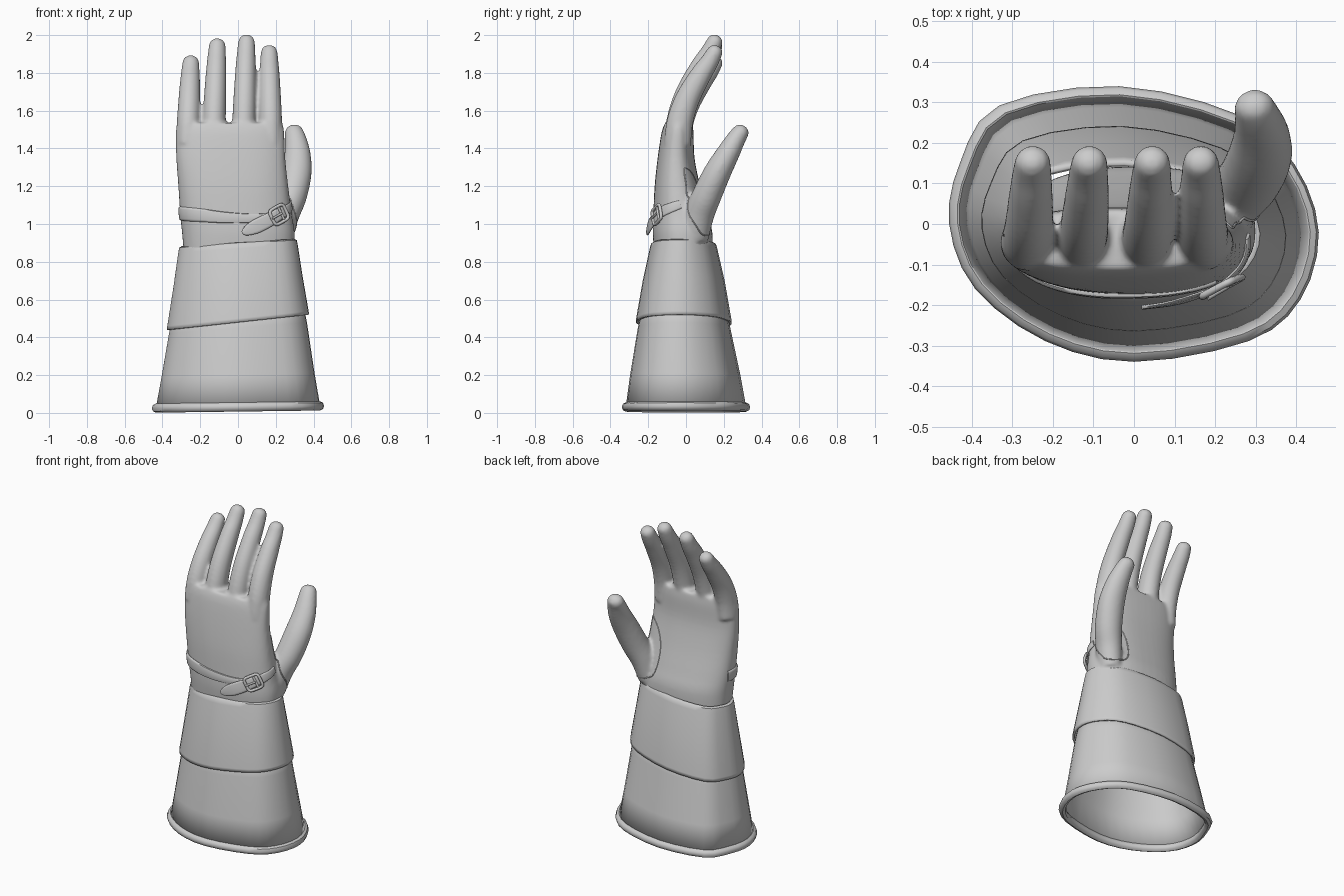
import bpy, bmesh, math
from mathutils import Vector
from mathutils.bvhtree import BVHTree

if "Cube" in bpy.data.objects:
    bpy.data.objects.remove(bpy.data.objects["Cube"])


def spline(pts, n, closed=False):
    """Catmull-Rom samples through points of any dimension."""
    out, m = [], len(pts)
    at = (lambda i: pts[i % m]) if closed else (lambda i: pts[max(0, min(m - 1, i))])
    for i in range(m if closed else m - 1):
        for k in range(n):
            t = k / n
            out.append(tuple(0.5 * (2 * b + (c - a) * t + (2 * a - 5 * b + 4 * c - d) * t * t
                                    + (3 * b - a - 3 * c + d) * t ** 3)
                             for a, b, c, d in zip(at(i - 1), at(i), at(i + 1), at(i + 2))))
    if not closed:
        out.append(tuple(pts[-1]))
    return out


def loft(bm, rings, cap=True, loop=False):
    vs = [[bm.verts.new(p) for p in r] for r in rings]
    n = len(vs[0])
    for i in range(len(vs) if loop else len(vs) - 1):
        a, b = vs[i], vs[(i + 1) % len(vs)]
        for j in range(n):
            bm.faces.new((a[j], a[(j + 1) % n], b[(j + 1) % n], b[j]))
    if cap and not loop:
        bm.faces.new(vs[0][::-1])
        bm.faces.new(vs[-1])


def finish(name, bm, angle=45):
    bmesh.ops.recalc_face_normals(bm, faces=bm.faces)
    me = bpy.data.meshes.new(name)
    bm.to_mesh(me)
    bm.free()
    ob = bpy.data.objects.new(name, me)
    bpy.context.collection.objects.link(ob)
    bpy.ops.object.select_all(action='DESELECT')
    ob.select_set(True)
    bpy.context.view_layer.objects.active = ob
    bpy.ops.object.shade_smooth_by_angle(angle=math.radians(angle))
    return ob


# Cuff outline, scaled for every cuff section
OUTLINE = spline([(1, -.06), (.87, .43), (.57, .79), (-.08, 1), (-.73, .86), (-.94, .45),
                  (-1, 0), (-.86, -.47), (-.48, -.85), (0, -1), (.62, -.85), (.9, -.55)], 3, True)


def cuff_ring(z, hx, hy, cy, tilt):
    return [(hx * u, cy + hy * v, z + tilt * hx * u) for u, v in OUTLINE]


def cuff(name, sections):
    bm = bmesh.new()
    loft(bm, [cuff_ring(*s) for s in sections], cap=False)
    ob = finish(name, bm)
    mod = ob.modifiers.new("thickness", 'SOLIDIFY')
    mod.thickness = .012
    mod.offset = -1


# Gauntlet cuffs
cuff("lower_cuff", [(.025, .436, .32, 0, .015), (.2, .405, .292, -.004, .03),
                    (.45, .365, .245, -.01, .08), (.6, .335, .215, -.01, .08)])
cuff("upper_cuff", [(.48, .376, .254, -.012, .107), (.5, .374, .252, -.012, .105),
                    (.7, .341, .217, -.012, .085), (.87, .316, .179, -.013, .068),
                    (.895, .311, .172, -.013, .065), (.902, .297, .16, -.013, .065)])

# Rolled rim
bm = bmesh.new()
loft(bm, [cuff_ring(.031 + .024 * math.sin(a), .435 + .021 * math.cos(a),
                    .319 + .021 * math.cos(a), 0, .013)
          for a in (math.tau * i / 8 for i in range(8))], loop=True)
finish("rolled_rim", bm)


def tube(bm, pts, seg=20):
    """Elliptical tube through (x, y, z, width, depth) points with a rounded tip."""
    s = spline(pts, 5)
    rings = []

    def ring(c, t, a, b):
        side = (Vector((1, 0, 0)) - t * t.x).normalized()
        up = t.cross(side)
        rings.append([c + side * a * math.cos(q) + up * b * math.sin(q)
                      for q in (math.tau * k / seg for k in range(seg))])
    for i, p in enumerate(s):
        t = (Vector(s[min(i + 1, len(s) - 1)][:3]) - Vector(s[max(i - 1, 0)][:3])).normalized()
        ring(Vector(p[:3]), t, p[3], p[4])
    for q in (.35, .7, 1.05, 1.4):
        ring(Vector(p[:3]) + t * p[4] * math.sin(q), t,
             p[3] * math.cos(q) ** .8, p[4] * math.cos(q) ** .8)
    loft(bm, rings)


# Hand: palm, fingers and thumb fused into one smooth skin
bm = bmesh.new()
palm = spline([(.82, -.285, .295, -.165, .14), (.95, -.296, .3, -.176, .14),
               (1.05, -.306, .285, -.173, .115), (1.2, -.316, .266, -.166, .075),
               (1.35, -.327, .25, -.15, .045), (1.48, -.33, .245, -.13, .04),
               (1.535, -.322, .236, -.112, .034)], 4)
rings = []
for z, x0, x1, y0, y1 in palm:
    ring = []
    for k in range(48):
        c, s = math.cos(math.tau * k / 48), math.sin(math.tau * k / 48)
        ring.append(((x0 + x1) / 2 + (x1 - x0) / 2 * math.copysign(abs(c) ** .84, c),
                     (y0 + y1) / 2 + (y1 - y0) / 2 * math.copysign(abs(s) ** .84, s), z))
    rings.append(ring)
loft(bm, rings)
FINGER = [(0, -.045, .062, .072), (.25, -.032, .062, .07), (.5, .008, .059, .065),
          (.75, .075, .054, .057), (.9, .123, .049, .049), (1, .15, .045, .043)]
for xb, xt, tip in ((-.267, -.25, 1.89), (-.132, -.11, 1.98), (.027, .045, 2.0), (.174, .165, 1.945)):
    tube(bm, [(xb + (xt - xb) * t, y, 1.42 + (tip - .04 - 1.42) * t, a, b) for t, y, a, b in FINGER])
tube(bm, [(.22, .04, .93, .07, .08), (.25, .07, 1.05, .075, .08), (.285, .11, 1.15, .08, .078),
          (.31, .165, 1.27, .08, .072), (.315, .22, 1.37, .07, .062), (.305, .265, 1.45, .057, .051),
          (.298, .285, 1.48, .051, .046)])
hand = finish("hand", bm)
mod = hand.modifiers.new("fuse", 'REMESH')
mod.mode = 'VOXEL'
mod.voxel_size = .01
mod = hand.modifiers.new("soften", 'SMOOTH')
mod.factor = .5
mod.iterations = 6
skin = bpy.data.meshes.new_from_object(hand.evaluated_get(bpy.context.evaluated_depsgraph_get()))
hand.modifiers.clear()
bm = bmesh.new()
bm.from_mesh(skin)
bmesh.ops.delete(bm, geom=[v for v in bm.verts if v.co.z < .85], context='VERTS')
for f in bm.faces:
    f.smooth = True
bm.to_mesh(skin)
hand.data = skin
surface = BVHTree.FromBMesh(bm)
bm.free()


def snap(p, lift=0.0):
    co, no, _, _ = surface.find_nearest(Vector(p[:3]))
    return co + no * lift, no


# Wrist straps follow the hand: points are (x, y, z, half width, lift)
def strap(name, pts, thick, seg=12):
    s = spline(pts, 6)
    cs = [snap(p, p[4]) for p in s]
    rings = []
    for i, (c, no) in enumerate(cs):
        t = (cs[min(i + 1, len(cs) - 1)][0] - cs[max(i - 1, 0)][0]).normalized()
        w = no.cross(t).normalized()
        rings.append([c + w * s[i][3] * math.copysign(abs(math.cos(q)) ** .6, math.cos(q))
                      + no * thick * math.copysign(abs(math.sin(q)) ** .6, math.sin(q))
                      for q in (math.tau * k / seg for k in range(seg))])
    bm = bmesh.new()
    loft(bm, rings)
    finish(name, bm, 50)


strap("wrist_band", [(-.31, .01, 1.055, .034, -.002), (-.29, -.08, 1.055, .037, .002),
                     (-.2, -.14, 1.047, .035, .003), (-.08, -.17, 1.035, .03, .003),
                     (.04, -.175, 1.03, .025, .001), (.13, -.16, 1.035, .02, 0),
                     (.2, -.13, 1.045, .018, 0)], .009)
strap("buckle_strap", [(.02, -.18, .955, .006, .03), (.04, -.18, .962, .024, .028),
                       (.09, -.175, .985, .037, .024), (.15, -.16, 1.015, .037, .018),
                       (.2, -.135, 1.045, .033, .015), (.25, -.095, 1.075, .028, .008),
                       (.285, -.03, 1.105, .022, .002)], .006)


def wire(name, pts, r, closed):
    cu = bpy.data.curves.new(name, 'CURVE')
    cu.dimensions = '3D'
    cu.bevel_depth = r
    cu.bevel_resolution = 2
    cu.use_fill_caps = True
    sp = cu.splines.new('POLY')
    sp.points.add(len(pts) - 1)
    for q, p in zip(sp.points, pts):
        q.co = (*p, 1)
    sp.use_cyclic_u = closed
    bpy.context.collection.objects.link(bpy.data.objects.new(name, cu))


# Buckle frame, centre bar and prong
c, no = snap((.205, -.13, 1.048), .02)
t = Vector((.85, .3, .45))
t = (t - no * t.dot(no)).normalized()
w = no.cross(t)
frame = []
for k in range(24):
    a, b = math.cos(math.tau * k / 24), math.sin(math.tau * k / 24)
    frame.append(c + t * .047 * math.copysign(abs(a) ** .4, a) + w * .043 * math.copysign(abs(b) ** .4, b))
wire("buckle_frame", frame, .009, True)
wire("buckle_bar", [c + w * .043 + t * .015, c - w * .043 + t * .015], .007, False)
wire("buckle_prong", [c + t * .015 + no * .006, c - t * .05 + no * .008], .006, False)

# Seam around the thumb base
seam = spline([(.27, .02, 1.3), (.265, .01, 1.2), (.285, .02, 1.08), (.29, .08, .95),
               (.16, .13, .98), (.13, .1, 1.14), (.18, .07, 1.26)], 8, True)
wire("thumb_seam", [snap(p)[0] for p in seam], .0035, True)
